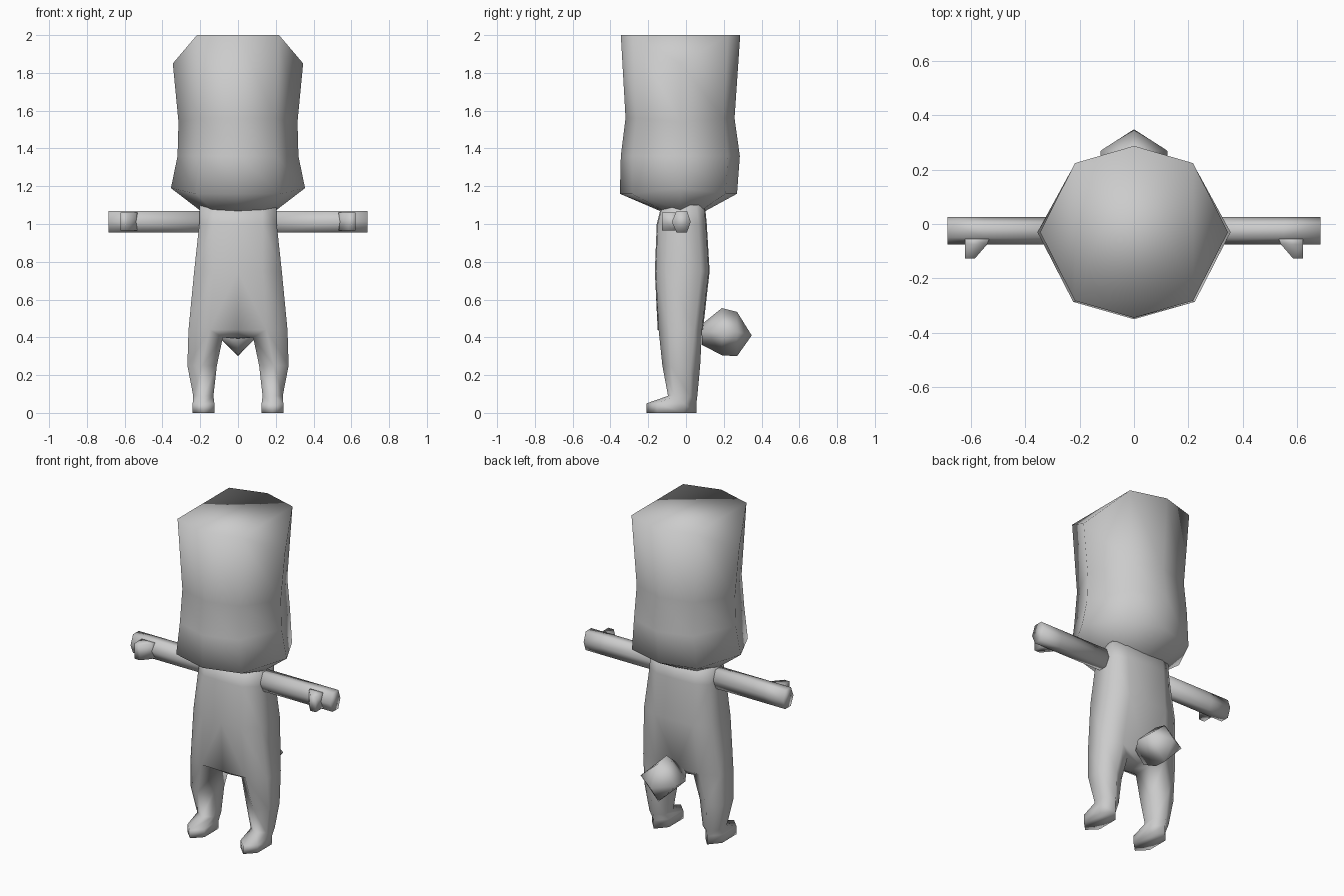
import bpy, bmesh
from mathutils import Matrix

if "Cube" in bpy.data.objects:
    bpy.data.objects.remove(bpy.data.objects["Cube"])

grey = bpy.data.materials.new("plain_grey")
grey.diffuse_color = (0.6, 0.6, 0.6, 1)
grey.use_nodes = True
grey.node_tree.nodes["Principled BSDF"].inputs["Base Color"].default_value = grey.diffuse_color


def finish(name, bm, mirror=False):
    """Optionally mirror across x, fix normals, and make a smooth object."""
    if mirror:
        bmesh.ops.mirror(bm, geom=bm.verts[:] + bm.edges[:] + bm.faces[:],
                         matrix=Matrix.Identity(4), axis='X', merge_dist=0.0005)
        bmesh.ops.remove_doubles(bm, verts=bm.verts, dist=0.0005)
    bmesh.ops.recalc_face_normals(bm, faces=bm.faces)
    me = bpy.data.meshes.new(name)
    bm.to_mesh(me)
    bm.free()
    me.materials.append(grey)
    for p in me.polygons:
        p.use_smooth = True
    ob = bpy.data.objects.new(name, me)
    bpy.context.collection.objects.link(ob)
    return ob


def ring(bm, pts):
    return [bm.verts.new(p) for p in pts]


def bridge(bm, a, b, closed=True):
    n = len(a)
    for i in range(n if closed else n - 1):
        j = (i + 1) % n
        bm.faces.new((a[i], a[j], b[j], b[i]))


def loft(bm, rings, closed=True):
    rs = [ring(bm, r) for r in rings]
    for a, b in zip(rs, rs[1:]):
        bridge(bm, a, b, closed)
    return rs


# Head: eight-sided, with the side corners dropped at the crown
def head_ring(zs, z, w, yf, yb, c=-0.03):
    d, k = 0.63 * w, 0.8
    f, b = c + k * (yf - c), c + k * (yb - c)
    return [(0, yf, z), (d, f, z), (w, c, zs), (d, b, z),
            (0, yb, z), (-d, b, z), (-w, c, zs), (-d, f, z)]


bm = bmesh.new()
rs = loft(bm, [head_ring(*r) for r in (
    (1.85, 2.00, 0.345, -0.345, 0.287),
    (1.54, 1.56, 0.315, -0.32, 0.257),
    (1.36, 1.36, 0.32, -0.345, 0.285),
    (1.19, 1.16, 0.355, -0.35, 0.27),
    (1.075, 1.07, 0.205, -0.14, 0.105))])
t = rs[0]
bm.faces.new((t[0], t[1], t[3], t[4], t[5], t[7]))
bm.faces.new((t[1], t[2], t[3]))
bm.faces.new((t[5], t[6], t[7]))
finish("head", bm)


# Body: half torso running into one leg and foot, then mirrored
def torso_ring(z, w, yf, yb, xd):
    return [(0, yf, z), (xd, yf + 0.005, z), (w, yf + 0.06, z),
            (w, yb - 0.045, z), (xd, yb - 0.005, z), (0, yb, z)]


def leg_ring(z, xi, xo, yf, yb):
    m, d = (xi + xo) / 2, yb - yf
    a, b = yf + 0.22 * d, yf + 0.75 * d
    return [(m, yf, z), (xo, a, z), (xo, b, z), (m, yb, z), (xi, b, z), (xi, a, z)]


bm = bmesh.new()
rs = loft(bm, [torso_ring(*r) for r in (
    (1.10, 0.205, -0.13, 0.10, 0.13),
    (1.00, 0.205, -0.155, 0.11, 0.13),
    (0.75, 0.232, -0.165, 0.125, 0.13),
    (0.44, 0.262, -0.15, 0.09, 0.15))], closed=False)
bm.faces.new(rs[0])
fc, fd, s1, s2, bd, bc = rs[-1]
i1, i2, m1, m2 = ring(bm, [(0.08, -0.08, 0.40), (0.08, 0.04, 0.40),
                           (0, -0.08, 0.395), (0, 0.04, 0.39)])
for f in ((fc, fd, i1, m1), (m1, i1, i2, m2), (m2, i2, bd, bc)):
    bm.faces.new(f)
legs = loft(bm, [leg_ring(*r) for r in (
    (0.25, 0.112, 0.268, -0.125, 0.075),
    (0.09, 0.13, 0.237, -0.095, 0.06),
    (0.05, 0.125, 0.24, -0.21, 0.055),
    (0.00, 0.125, 0.24, -0.21, 0.055))])
bridge(bm, [fd, s1, s2, bd, i2, i1], legs[0])
bm.faces.new(legs[-1])
finish("body_and_legs", bm, mirror=True)

# Arms: six-sided, reaching straight out to the sides
SECTION = [(-0.075, 1.012), (-0.05, 1.07), (0.005, 1.07),
           (0.025, 1.012), (0.005, 0.955), (-0.05, 0.955)]
bm = bmesh.new()
rs = loft(bm, [[(x, y, z) for y, z in SECTION] for x in (0.15, 0.55, 0.685)])
bm.faces.new(rs[0])
bm.faces.new(rs[-1])
finish("arms", bm, mirror=True)

# Thumbs: tapered pegs on the front of the hands
bm = bmesh.new()
rs = loft(bm, [[(x0, y, 0.965), (x1, y, 0.965), (x1, y, 1.06), (x0, y, 1.06)]
               for x0, x1, y in ((0.53, 0.622, -0.05), (0.54, 0.622, -0.075),
                                 (0.585, 0.622, -0.127))])
bm.faces.new(rs[0])
bm.faces.new(rs[-1])
finish("thumbs", bm, mirror=True)

# Tail: faceted four-cornered puff
bm = bmesh.new()
rs = loft(bm, [[(w, y, 0.43), (0, y, top), (-w, y, 0.43), (0, y, low)]
               for y, w, top, low in ((0.085, 0.06, 0.47, 0.36),
                                      (0.19, 0.13, 0.555, 0.305),
                                      (0.27, 0.122, 0.535, 0.30))])
bm.faces.new(rs[0])
tip = bm.verts.new((0, 0.348, 0.41))
for i in range(4):
    bm.faces.new((rs[-1][i], rs[-1][(i + 1) % 4], tip))
finish("tail", bm)
